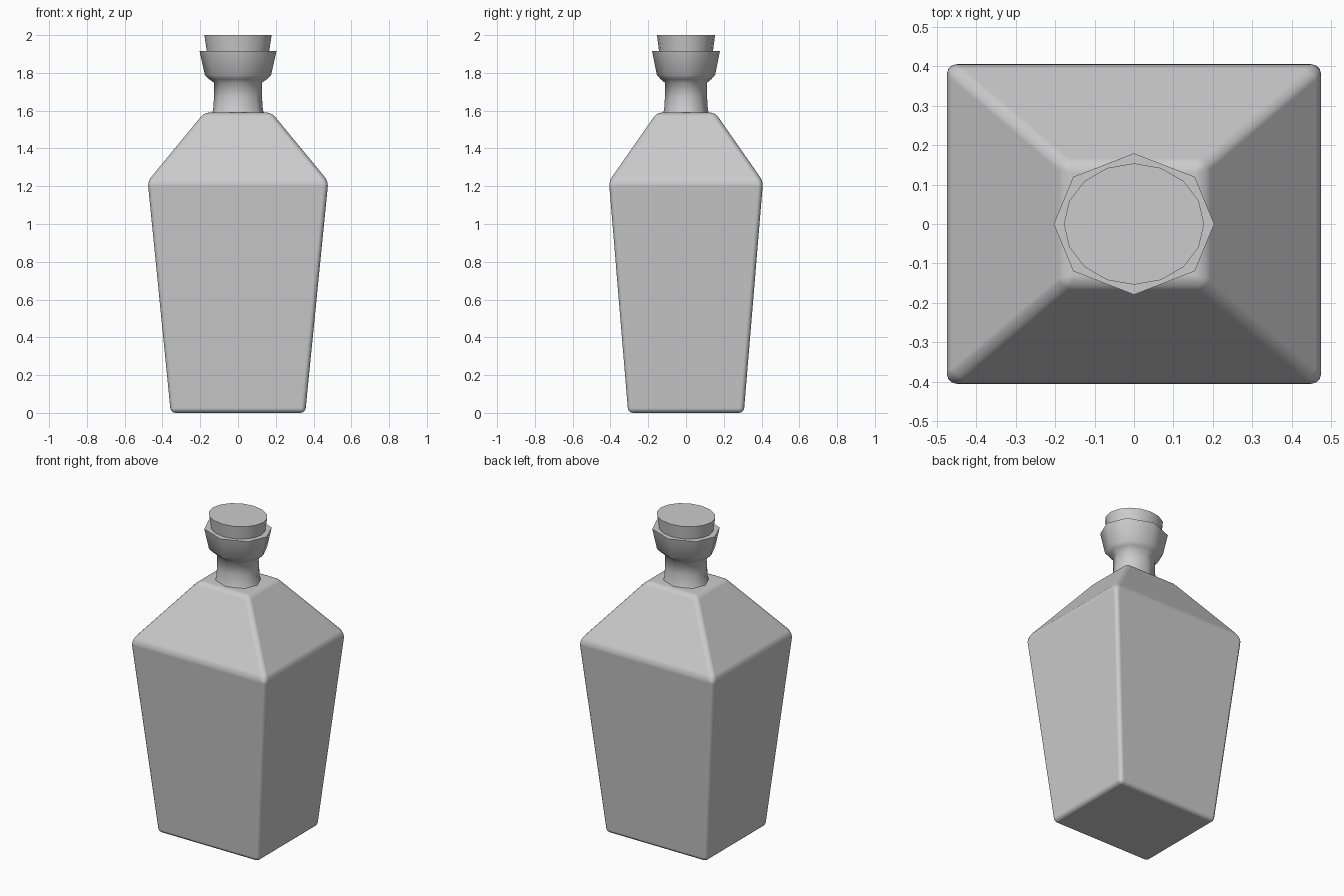
import bpy, bmesh, math

if "Cube" in bpy.data.objects:
    bpy.data.objects.remove(bpy.data.objects["Cube"])

def loft(name, rings, angle):
    """Skin a stack of vertex rings, capped at both ends, smooth by angle."""
    bm = bmesh.new()
    loops = [[bm.verts.new(p) for p in r] for r in rings]
    n = len(loops[0])
    for a, b in zip(loops, loops[1:]):
        for i in range(n):
            j = (i + 1) % n
            bm.faces.new((a[i], a[j], b[j], b[i]))
    bm.faces.new(loops[0][::-1])
    bm.faces.new(loops[-1])
    me = bpy.data.meshes.new(name)
    bm.to_mesh(me)
    bm.free()
    ob = bpy.data.objects.new(name, me)
    bpy.context.collection.objects.link(ob)
    bpy.ops.object.select_all(action='DESELECT')
    ob.select_set(True)
    bpy.context.view_layer.objects.active = ob
    bpy.ops.object.shade_smooth_by_angle(angle=math.radians(angle))
    return ob

def rect(x, y, z):
    return [(-x, -y, z), (x, -y, z), (x, y, z), (-x, y, z)]

def octagon(x, y, z):
    unit = [(1, 0), (.756, .667), (0, 1), (-.756, .667),
            (-1, 0), (-.756, -.667), (0, -1), (.756, -.667)]
    return [(x * u, y * v, z) for u, v in unit]

def ellipse(x, y, z, n=16):
    return [(x * math.cos(2 * math.pi * i / n),
             y * math.sin(2 * math.pi * i / n), z) for i in range(n)]

# tapered rectangular body with sloped shoulders and rounded edges
body = loft("bottle_body", [rect(.356, .306, 0), rect(.478, .408, 1.226),
                            rect(.178, .154, 1.59)], 180)
bev = body.modifiers.new("rounded_edges", 'BEVEL')
bev.width = .025
bev.segments = 3
bev.limit_method = 'NONE'
bev.harden_normals = True

# eight-sided neck flaring into the lip
loft("neck_and_lip", [octagon(x, x * .88, z) for x, z in
     [(.142, 1.58), (.132, 1.602), (.127, 1.67), (.127, 1.748),
      (.152, 1.766), (.175, 1.788), (.204, 1.916)]], 60)

# stopper
loft("stopper", [ellipse(.155, .134, 1.85), ellipse(.178, .154, 2.0)], 40)
